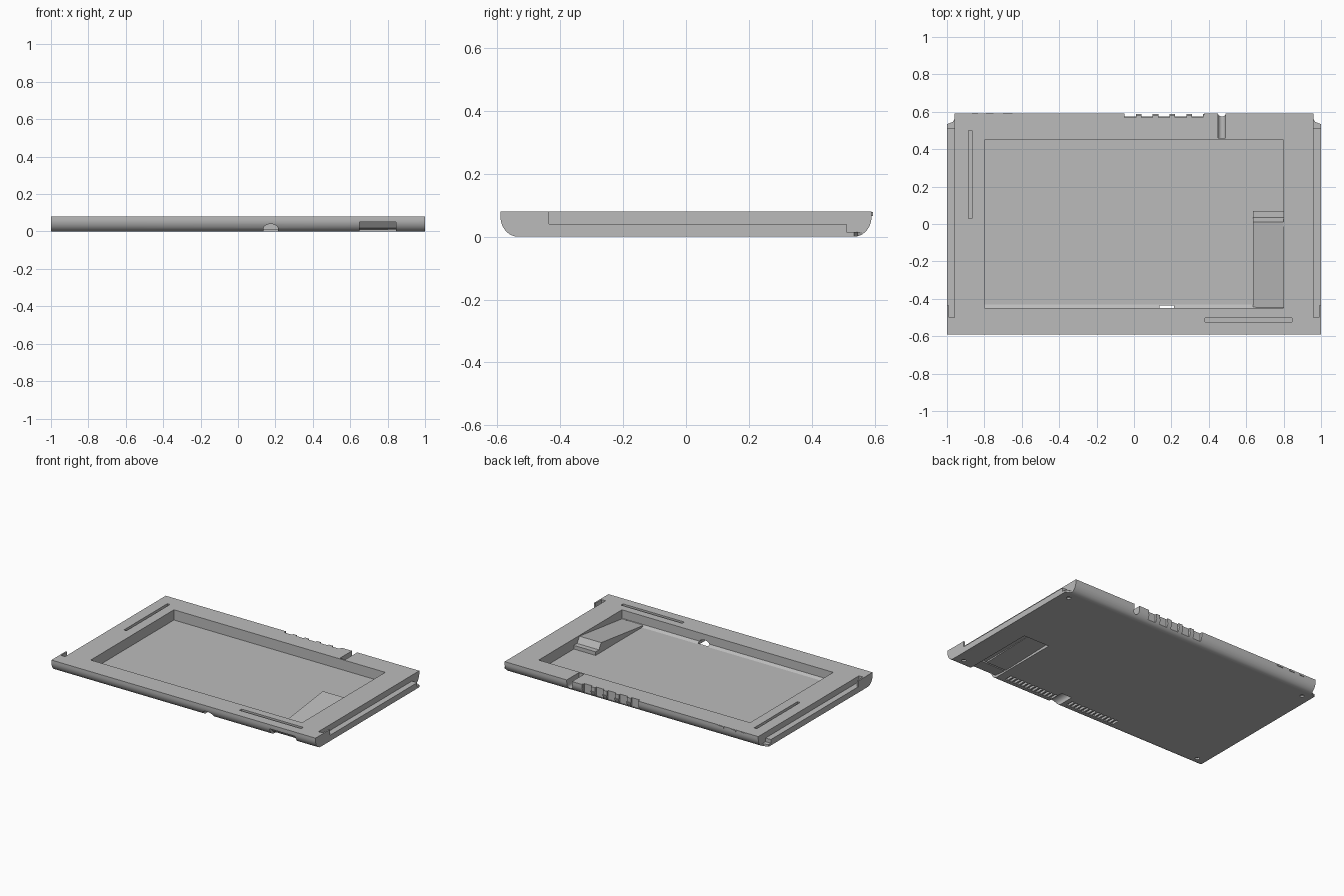
import bpy, bmesh, math

cube = bpy.data.objects.get("Cube")
if cube:
    bpy.data.objects.remove(cube, do_unlink=True)

GREY = (0.5, 0.5, 0.5, 1)
grey = bpy.data.materials.new("plain grey")
grey.use_nodes = True
grey.diffuse_color = GREY
bsdf = grey.node_tree.nodes["Principled BSDF"]
bsdf.inputs["Base Color"].default_value = GREY
bsdf.inputs["Roughness"].default_value = 0.6

TOP, LEN, WID = 0.08, 1.0, 0.59


def finish(name, bm):
    bmesh.ops.recalc_face_normals(bm, faces=bm.faces[:])
    mesh = bpy.data.meshes.new(name)
    bm.to_mesh(mesh)
    bm.free()
    mesh.materials.append(grey)
    obj = bpy.data.objects.new(name, mesh)
    bpy.context.collection.objects.link(obj)
    return obj


def prism(name, profile, spans, axis="x"):
    """Extrude a closed profile over one or more spans of an axis."""
    place = {"x": lambda a, b, t: (t, a, b),
             "y": lambda a, b, t: (a, t, b),
             "z": lambda a, b, t: (a, b, t)}[axis]
    bm = bmesh.new()
    for t0, t1 in spans:
        face = bm.faces.new([bm.verts.new(place(a, b, t0)) for a, b in profile])
        out = bmesh.ops.extrude_face_region(bm, geom=[face])
        move = [p - q for p, q in zip(place(0, 0, t1), place(0, 0, t0))]
        verts = [g for g in out["geom"] if isinstance(g, bmesh.types.BMVert)]
        bmesh.ops.translate(bm, verts=verts, vec=move)
    return finish(name, bm)


def box(name, x, y, z):
    return prism(name, [(y[0], z[0]), (y[1], z[0]), (y[1], z[1]), (y[0], z[1])], [x])


def arc(cx, cy, rx, ry, start, end, steps=12):
    angles = [math.radians(start + (end - start) * i / steps) for i in range(steps + 1)]
    return [(cx + rx * math.cos(a), cy + ry * math.sin(a)) for a in angles]


def cut(body, cutter):
    mod = body.modifiers.new("cut", "BOOLEAN")
    mod.object, mod.operation, mod.solver = cutter, "DIFFERENCE", "EXACT"
    bpy.context.view_layer.objects.active = body
    bpy.ops.object.modifier_apply(modifier=mod.name)
    bpy.data.objects.remove(cutter, do_unlink=True)


# Tray shell with rounded lower front and back edges
ry, rz = 0.055, 0.065
profile = [(WID, TOP), (-WID, TOP)]
profile += arc(-WID + ry, rz, ry, rz, 180, 270) + arc(WID - ry, rz, ry, rz, 270, 360)
shell = prism("tray_shell", profile, [(-LEN, LEN)])

# Main pocket, with a sloped foot along its front wall
cut(shell, prism("pocket", [(-0.45, 0.1), (-0.45, 0.022), (-0.43, 0.01),
                            (0.45, 0.01), (0.45, 0.1)], [(-0.8, 0.8)]))

# Side rails stepping down behind the front corner blocks
for s in (-1, 1):
    def side(a, b):
        return sorted((s * a, s * b))
    cut(shell, box("rail_groove", side(0.96, 0.99), (-0.5, 0.7), (0.04, 0.1)))
    cut(shell, box("rail_step", side(0.985, 1.1), (-0.435, 0.7), (0.04, 0.1)))
    cut(shell, box("rail_end", side(0.96, 1.1), (0.51, 0.7), (0.015, 0.1)))
    corner = [(s * x, y) for x, y in
              [(0.96, 0.7), (0.96, 0.56), (0.97, 0.545), (1.01, 0.53), (1.1, 0.7)]]
    cut(shell, prism("rail_corner", corner, [(-0.1, 0.1)], "z"))

# Thin slots in the rim
cut(shell, box("side_slot", (-0.885, -0.865), (0.03, 0.5), (0.05, 0.1)))
cut(shell, box("front_slot", (0.38, 0.845), (-0.525, -0.503), (0.05, 0.1)))

# Arched cable notch at the front
cut(shell, prism("cable_notch", [(0.215, -0.1), (0.215, 0.012)]
                 + arc(0.175, 0.012, 0.04, 0.028, 0, 180)[1:] + [(0.135, -0.1)],
                 [(-0.7, -0.435)], "y"))

# Round-bottomed groove at the back
cut(shell, prism("back_groove", [(0.45, 0.1)] + arc(0.47, 0.04, 0.02, 0.02, 180, 360)
                 + [(0.49, 0.1)], [(0.46, 0.7)], "y"))

# Row of notches along the back edge
starts = [-0.05 + 0.09 * i for i in range(5)]
cut(shell, box("back_notches", (-0.05, 0.375), (0.583, 0.7), (0.05, 0.1)))
cut(shell, prism("back_teeth", [(0.57, 0.1), (0.57, 0.02), (0.7, 0.02), (0.7, 0.1)],
                 [(x, x + 0.06) for x in starts]))

# Bottom vents
vents = [x + 0.0295 * i for x in (-0.27, 0.22) for i in range(13)]
cut(shell, prism("vents", [(-0.525, -0.1), (-0.525, 0.015), (-0.47, 0.015), (-0.47, -0.1)],
                 [(x, x + 0.018) for x in vents]))

# Screw holes underneath
for x in (-0.935, 0.935):
    for y in (-0.51, 0.49):
        cut(shell, prism("screw_hole", arc(x, y, 0.014, 0.014, 0, 345, 23),
                         [(-0.1, 0.012)], "z"))

# Slanted bay: raised ramp inside the pocket, recess below
cut(shell, prism("bay_recess", [(-0.7, -0.1), (-0.7, 0.05), (-0.575, 0.05), (-0.55, 0.018),
                                (-0.45, 0.009), (-0.45, -0.1)], [(0.65, 0.845)]))
cut(shell, box("bay_floor", (0.65, 0.795), (-0.46, -0.04), (-0.1, 0.02)))
cut(shell, box("bay_side", (0.79, 0.845), (-0.46, -0.04), (-0.1, 0.02)))
ramp = prism("bay_ramp", [(-0.45, 0.018), (0.01, 0.075), (0.035, 0.035), (0.07, 0.035),
                          (0.07, 0.006), (-0.04, 0.006), (-0.04, 0.02), (-0.45, 0.009)],
             [(0.635, 0.801)])
ramp_wall = prism("bay_wall", [(-0.45, 0.004), (-0.04, 0.004), (-0.04, 0.05),
                               (-0.45, 0.013)], [(0.636, 0.65)])

# Small buttons at the back
buttons = prism("back_buttons", [(0.57, 0.066), (0.594, 0.066), (0.594, 0.078), (0.57, 0.078)],
                [(-0.865, -0.835), (-0.79, -0.75), (-0.7, -0.65)])

# Smooth the rounded edges and keep the corners crisp
bpy.ops.object.select_all(action="DESELECT")
for obj in (shell, ramp, ramp_wall, buttons):
    obj.select_set(True)
bpy.context.view_layer.objects.active = shell
bpy.ops.object.shade_smooth_by_angle(angle=math.radians(30))
